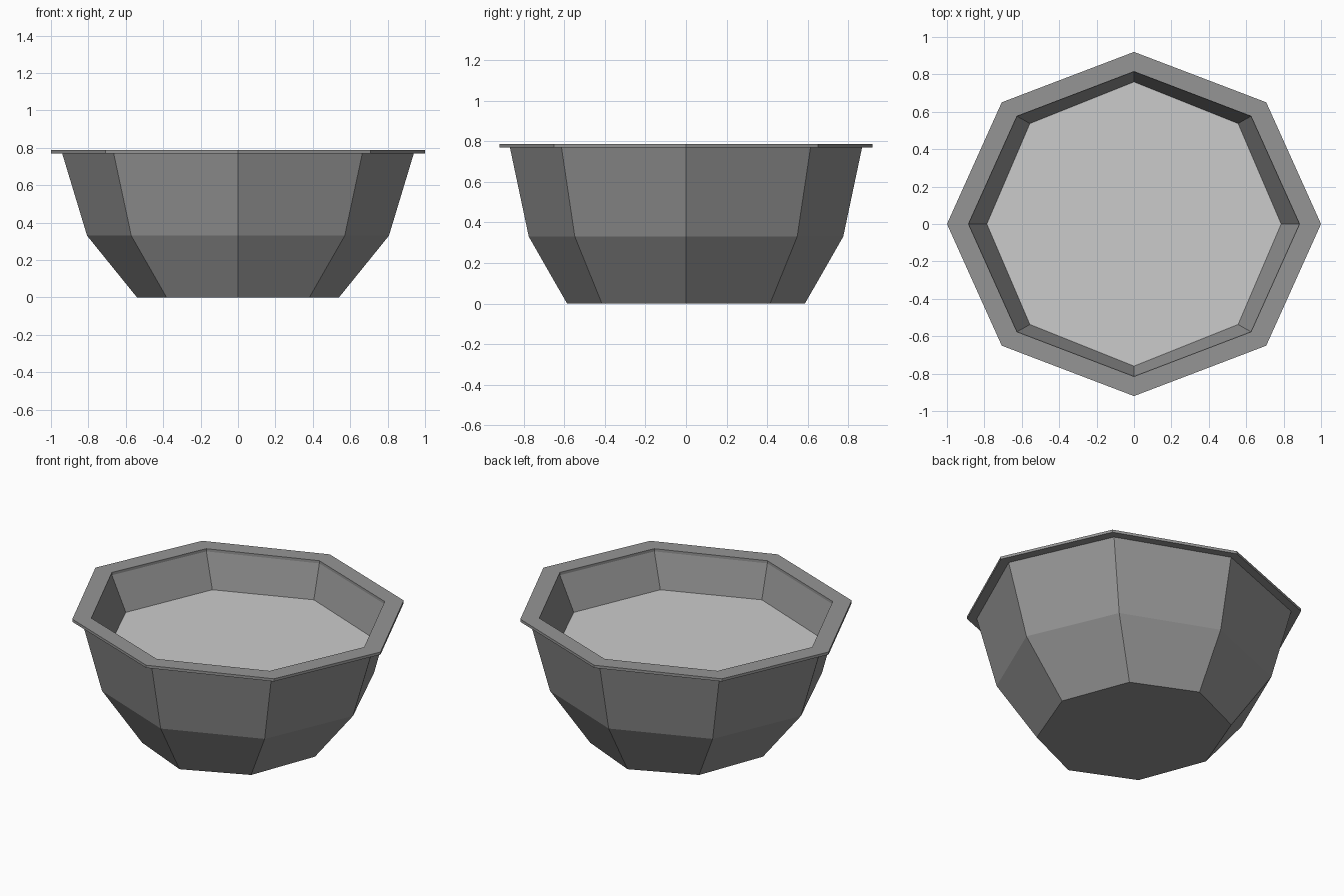
import bpy, bmesh
from math import cos, sin, pi

if "Cube" in bpy.data.objects:
    bpy.data.objects.remove(bpy.data.objects["Cube"])

SIDES = 8

def material(name, v):
    m = bpy.data.materials.new(name)
    m.diffuse_color = (v, v, v, 1)
    m.use_nodes = True
    m.node_tree.nodes["Principled BSDF"].inputs["Base Color"].default_value = m.diffuse_color
    return m

def ring_object(name, profile, mat=None, cap_first=False):
    """Loft eight-sided elliptical rings given as (x radius, y radius, z)."""
    bm = bmesh.new()
    rings = [[bm.verts.new((rx * cos(2 * pi * i / SIDES), ry * sin(2 * pi * i / SIDES), z))
              for i in range(SIDES)] for rx, ry, z in profile]
    for a, b in zip(rings, rings[1:]):
        for i in range(SIDES):
            j = (i + 1) % SIDES
            bm.faces.new((a[i], a[j], b[j], b[i]))
    if cap_first:
        face = rings[0] if len(rings) == 1 else rings[0][::-1]
        bm.faces.new(face)
    me = bpy.data.meshes.new(name)
    bm.to_mesh(me)
    bm.free()
    if mat:
        me.materials.append(mat)
    ob = bpy.data.objects.new(name, me)
    bpy.context.collection.objects.link(ob)
    return ob

dark = material("dark_grey", 0.3)

# Bowl: base, flared outer wall, flat rim and inner wall
ring_object("bowl", [
    (0.54, 0.586, 0.0),
    (0.807, 0.775, 0.33),
    (0.94, 0.868, 0.77),
    (1.0, 0.92, 0.77),
    (1.0, 0.92, 0.787),
    (0.885, 0.815, 0.787),
    (0.885, 0.815, 0.77),
    (0.787, 0.76, 0.56),
], dark, cap_first=True)

# Flat filling inside the bowl
ring_object("filling_surface", [(0.787, 0.76, 0.56)], cap_first=True)
